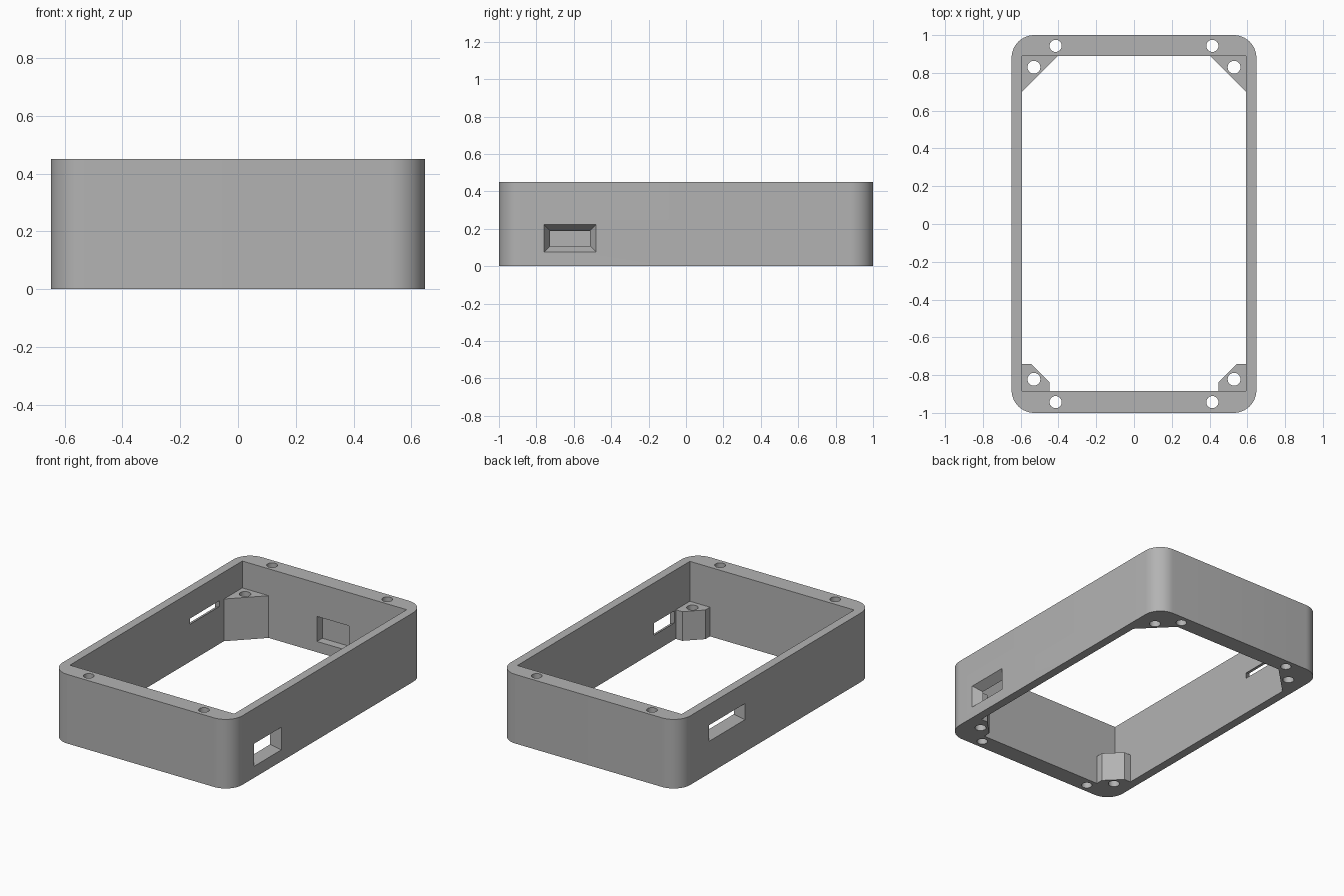
import bpy
import bmesh
import math
from mathutils import Vector

if "Cube" in bpy.data.objects:
    bpy.data.objects.remove(bpy.data.objects["Cube"], do_unlink=True)

HX, HY, H = 0.648, 1.0, 0.45        # outer half sizes and height
IX, IY_BACK, IY_FRONT = 0.592, 0.89, -0.885
CORNER = 0.12
GREY = (0.45, 0.45, 0.45, 1)

grey = bpy.data.materials.new("plain grey")
grey.use_nodes = True
grey.diffuse_color = GREY
grey.node_tree.nodes["Principled BSDF"].inputs["Base Color"].default_value = GREY


def loft(name, loops):
    """Closed solid through a list of matching point loops."""
    bm = bmesh.new()
    rings = [[bm.verts.new(p) for p in loop] for loop in loops]
    n = len(rings[0])
    for a, b in zip(rings, rings[1:]):
        for i in range(n):
            j = (i + 1) % n
            bm.faces.new((a[i], a[j], b[j], b[i]))
    bm.faces.new(rings[0])
    bm.faces.new(rings[-1])
    bmesh.ops.recalc_face_normals(bm, faces=bm.faces)
    mesh = bpy.data.meshes.new(name)
    bm.to_mesh(mesh)
    bm.free()
    mesh.materials.append(grey)
    obj = bpy.data.objects.new(name, mesh)
    bpy.context.collection.objects.link(obj)
    return obj


def prism(name, outline, z0, z1):
    return loft(name, [[(x, y, z) for x, y in outline] for z in (z0, z1)])


def rect(x0, x1, y0, y1):
    return [(x0, y0), (x1, y0), (x1, y1), (x0, y1)]


def drill(x, y, radius):
    turns = [math.tau * i / 32 for i in range(32)]
    circle = [(x + radius * math.cos(t), y + radius * math.sin(t)) for t in turns]
    return prism("hole_cutter", circle, -0.1, H + 0.1)


def side_opening(side, y0, y1, z0, z1, taper=0.034):
    """Opening through a side wall that narrows towards the inside."""
    loops = []
    for t in (-0.2, 1.2):
        x = side * (HX + (IX - HX) * t)
        d = taper * t
        loops.append([(x, y0 + d, z0 + d), (x, y1 - d, z0 + d),
                      (x, y1 - d, z1 - d), (x, y0 + d, z1 - d)])
    return loft("opening_cutter", loops)


def cut(obj, cutters):
    for cutter in cutters:
        mod = obj.modifiers.new("cut", "BOOLEAN")
        mod.operation = "DIFFERENCE"
        mod.solver = "EXACT"
        mod.object = cutter
    bpy.context.view_layer.update()
    result = bpy.data.meshes.new_from_object(
        obj.evaluated_get(bpy.context.evaluated_depsgraph_get()))
    obj.modifiers.clear()
    obj.data = result
    for cutter in cutters:
        bpy.data.objects.remove(cutter, do_unlink=True)


def smooth(obj):
    bpy.ops.object.select_all(action="DESELECT")
    obj.select_set(True)
    bpy.context.view_layer.objects.active = obj
    bpy.ops.object.shade_smooth_by_angle(angle=math.radians(30))


# Rounded outer shell
outline = []
for k, (sx, sy) in enumerate([(1, 1), (-1, 1), (-1, -1), (1, -1)]):
    for i in range(13):
        t = math.pi / 2 * (k + i / 12)
        outline.append((sx * (HX - CORNER) + CORNER * math.cos(t),
                        sy * (HY - CORNER) + CORNER * math.sin(t)))
frame = prism("case_frame", outline, 0, H)

# Open interior, screw holes, side openings and the recess in the back wall
cutters = [prism("cavity_cutter", rect(-IX, IX, IY_FRONT, IY_BACK), -0.1, H + 0.1)]
cutters += [drill(sx * 0.415, sy * 0.943, 0.032) for sx in (-1, 1) for sy in (-1, 1)]
cutters += [side_opening(1, -0.76, -0.48, 0.075, 0.222),
            side_opening(-1, 0.32, 0.69, 0.21, 0.315),
            prism("recess_cutter", rect(-0.054, 0.178, 0.8, 0.945), 0.07, 0.233)]
cut(frame, cutters)
smooth(frame)

# Corner posts with screw holes
back_post = [(IX, IY_BACK), (0.402, IY_BACK), (IX, 0.70)]
front_post = [(IX, IY_FRONT), (IX, -0.74), (0.545, -0.74),
              (0.447, -0.838), (0.447, IY_FRONT)]
for sx, side in ((1, "left"), (-1, "right")):
    for end, shape, hole_y, top in (("back", back_post, 0.83, 0.275),
                                    ("front", front_post, -0.822, 0.19)):
        post = prism(f"{end}_{side}_post", [(sx * x, y) for x, y in shape], 0, top)
        cut(post, [drill(sx * 0.53, hole_y, 0.034)])
        smooth(post)
